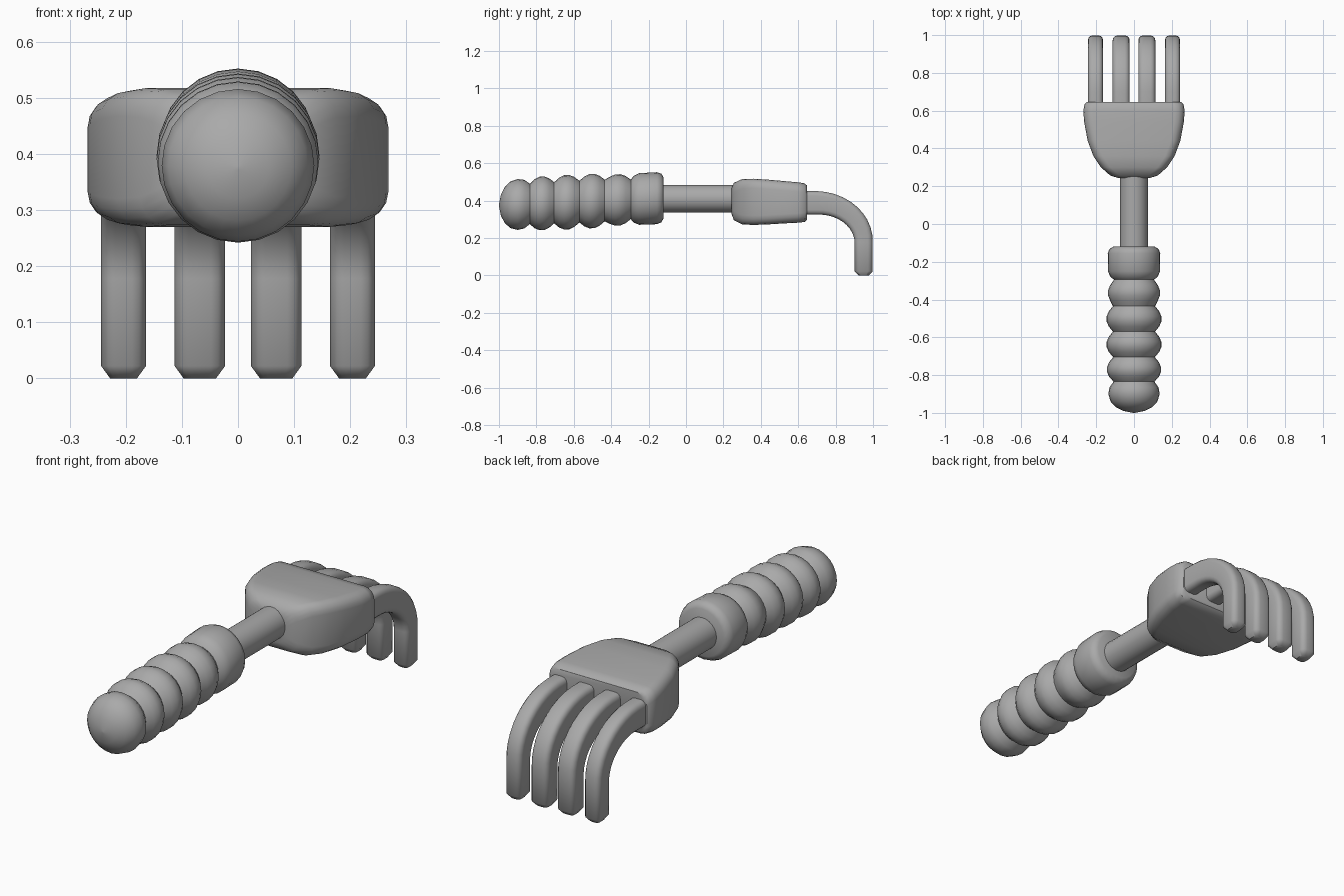
import bpy, bmesh, math
from mathutils import Vector

cube = bpy.data.objects.get("Cube")
if cube:
    bpy.data.objects.remove(cube, do_unlink=True)

grey = bpy.data.materials.new("plain_grey")
grey.use_nodes = True
grey.diffuse_color = (0.4, 0.4, 0.4, 1)
grey.node_tree.nodes["Principled BSDF"].inputs["Base Color"].default_value = grey.diffuse_color

X = Vector((1, 0, 0))
Z = Vector((0, 0, 1))


def ring(centre, up, half_w, half_h, radius, steps):
    """Rounded rectangle spanned by x and the given up direction."""
    radius = min(radius, half_w, half_h)
    points = []
    for corner in range(4):
        sx = 1 if corner in (0, 3) else -1
        sz = 1 if corner in (0, 1) else -1
        for i in range(steps + 1):
            a = (corner + i / steps) * math.pi / 2
            u = sx * (half_w - radius) + radius * math.cos(a)
            v = sz * (half_h - radius) + radius * math.sin(a)
            points.append(Vector(centre) + X * u + up * v)
    return points


def loft(name, rings, angle=40):
    """Skin a row of rings into a capped, smooth-shaded solid."""
    bm = bmesh.new()
    rows = [[bm.verts.new(p) for p in r] for r in rings]
    n = len(rows[0])
    for a, b in zip(rows, rows[1:]):
        for i in range(n):
            j = (i + 1) % n
            bm.faces.new((a[i], a[j], b[j], b[i]))
    bm.faces.new(rows[0])
    bm.faces.new(rows[-1])
    bmesh.ops.remove_doubles(bm, verts=bm.verts, dist=0.0001)
    bmesh.ops.recalc_face_normals(bm, faces=bm.faces)
    mesh = bpy.data.meshes.new(name)
    bm.to_mesh(mesh)
    bm.free()
    mesh.materials.append(grey)
    obj = bpy.data.objects.new(name, mesh)
    bpy.context.collection.objects.link(obj)
    bpy.ops.object.select_all(action="DESELECT")
    obj.select_set(True)
    bpy.context.view_layer.objects.active = obj
    bpy.ops.object.shade_smooth_by_angle(angle=math.radians(angle))
    return obj


def lathe(name, profile, height):
    """Turned part along y; height gives the axis z at each y."""
    return loft(name, [ring((0, y, height(y)), Z, r, r, r, 6) for y, r in profile])


# Ribbed grip: rounded end, four ribs and a collar
profile = [(-1.0, 0.004), (-0.99, 0.055), (-0.97, 0.095), (-0.94, 0.124),
           (-0.9, 0.136), (-0.865, 0.13), (-0.835, 0.108)]
for start, end, r in [(-0.835, -0.705, 0.143), (-0.705, -0.57, 0.145),
                      (-0.57, -0.435, 0.145), (-0.435, -0.295, 0.137)]:
    for t, f in [(0.2, 0.92), (0.4, 1), (0.6, 1), (0.8, 0.92), (1, 0.77)]:
        profile.append((start + (end - start) * t, r * f))
profile += [(-0.28, 0.125), (-0.25, 0.138), (-0.155, 0.139), (-0.132, 0.13), (-0.12, 0.11)]
lathe("grip", profile, lambda y: 0.384 + 0.045 * (y + 0.8))

# Straight shaft
lathe("shaft", [(-0.2, 0.074), (0.32, 0.074)], lambda y: 0.41)

# Palm: y, half width, bottom, top
palm = [(0.243, 0.08, 0.33, 0.465), (0.256, 0.125, 0.295, 0.495),
        (0.3, 0.175, 0.273, 0.515), (0.36, 0.215, 0.27, 0.517),
        (0.44, 0.245, 0.273, 0.512), (0.54, 0.264, 0.279, 0.503),
        (0.6, 0.268, 0.282, 0.498), (0.635, 0.262, 0.286, 0.492),
        (0.647, 0.25, 0.297, 0.481)]
loft("palm", [ring((0, y, (lo + hi) / 2), Z, w, (hi - lo) / 2, 0.05, 4)
              for y, w, lo, hi in palm])


# Curved tines: straight root, quarter bend, straight tip with a chamfered end
def tine(name, x, half_w):
    rings = [ring((x, 0.6, 0.388), Z, half_w, 0.063, 0.025, 3)]
    bend = 10
    for i in range(bend + 1):
        a = i / bend * math.pi / 2
        y = 0.7 + 0.25 * math.sin(a)
        z = 0.178 + 0.21 * math.cos(a)
        up = Vector((0, math.sin(a), math.cos(a)))
        rings.append(ring((x, y, z), up, half_w, 0.063 - 0.015 * i / bend, 0.025, 3))
    up = Vector((0, 1, 0))
    rings.append(ring((x, 0.95, 0.022), up, half_w, 0.048, 0.025, 3))
    rings.append(ring((x, 0.95, 0), up, half_w - 0.016, 0.028, 0.015, 3))
    loft(name, rings, 50)


for side, s in (("left", 1), ("right", -1)):
    tine(side + "_outer_tine", s * 0.204, 0.04)
    tine(side + "_inner_tine", s * 0.068, 0.045)
